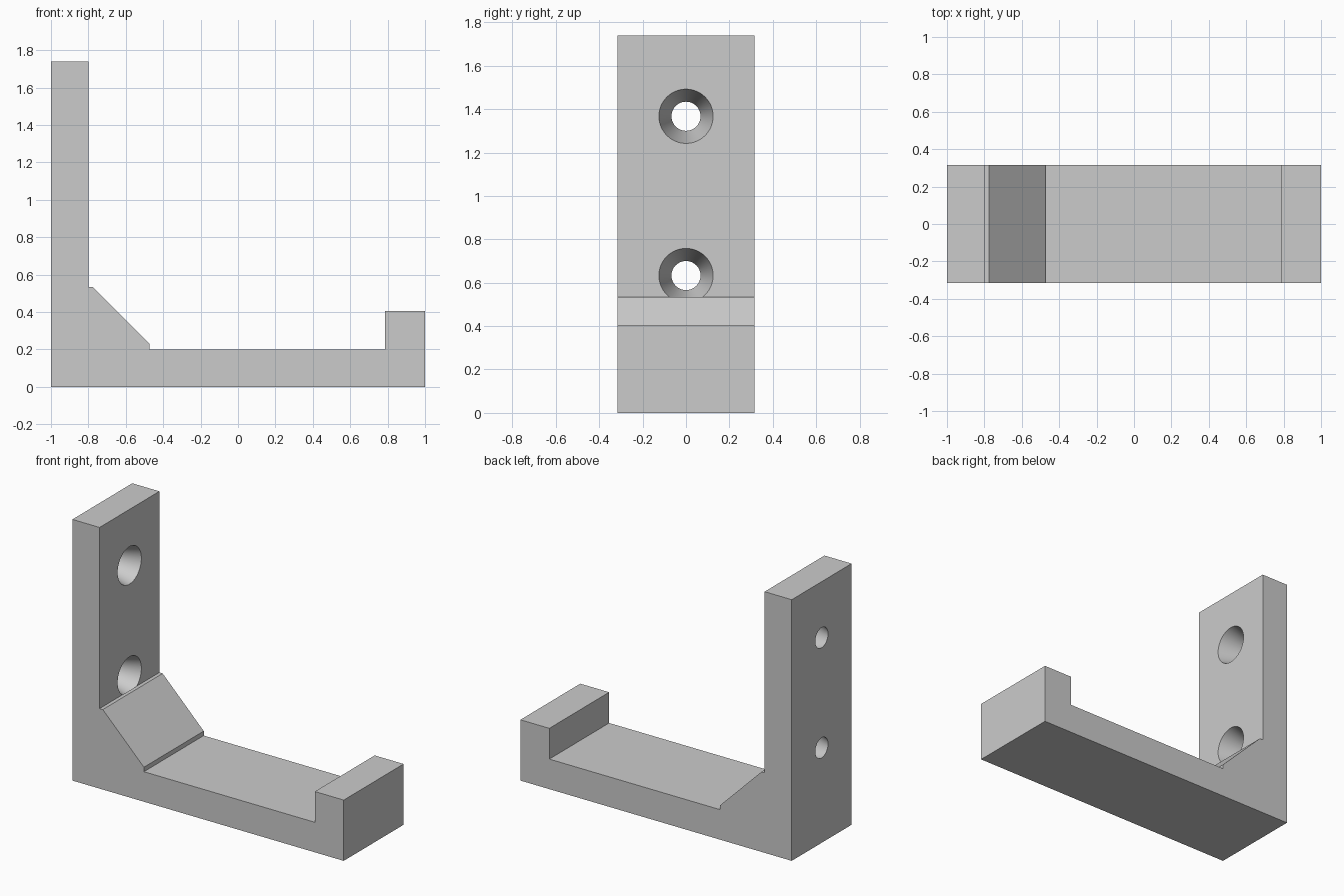
import bpy
import bmesh
from math import radians
from mathutils import Matrix, Vector

cube = bpy.data.objects.get("Cube")
if cube:
    bpy.data.objects.remove(cube, do_unlink=True)

HALF_WIDTH = 0.315
POST_FACE = -0.8

grey = bpy.data.materials.new("light grey")
grey.use_nodes = True
grey.diffuse_color = (0.6, 0.6, 0.6, 1)
grey.node_tree.nodes["Principled BSDF"].inputs["Base Color"].default_value = grey.diffuse_color


def finish(name, bm):
    bmesh.ops.recalc_face_normals(bm, faces=bm.faces)
    mesh = bpy.data.meshes.new(name)
    bm.to_mesh(mesh)
    bm.free()
    mesh.materials.append(grey)
    obj = bpy.data.objects.new(name, mesh)
    bpy.context.collection.objects.link(obj)
    return obj


def extrude_profile(name, points):
    """Extrude an x-z outline across the full width."""
    bm = bmesh.new()
    face = bm.faces.new([bm.verts.new((x, -HALF_WIDTH, z)) for x, z in points])
    moved = bmesh.ops.extrude_face_region(bm, geom=[face])["geom"]
    verts = [v for v in moved if isinstance(v, bmesh.types.BMVert)]
    bmesh.ops.translate(bm, verts=verts, vec=Vector((0, 2 * HALF_WIDTH, 0)))
    return finish(name, bm)


def screw_cutter(name, z):
    """Tapered hole: narrow at the wall side, wide at the post face."""
    slope, over = 0.058 / 0.2, 0.02
    bm = bmesh.new()
    bmesh.ops.create_cone(
        bm, cap_ends=True, segments=64,
        radius1=0.067 - slope * over, radius2=0.125 + slope * over,
        depth=0.2 + 2 * over,
        matrix=Matrix.Translation((-0.9, 0, z)) @ Matrix.Rotation(radians(90), 4, "Y"))
    return finish(name, bm)


def apply_boolean(target, other, operation):
    mod = target.modifiers.new(operation.title(), "BOOLEAN")
    mod.operation = operation
    mod.solver = "EXACT"
    mod.object = other
    bpy.context.view_layer.objects.active = target
    bpy.ops.object.modifier_apply(modifier=mod.name)
    bpy.data.objects.remove(other, do_unlink=True)


# Wall post, shelf arm and raised end lip
bracket = extrude_profile("hook_bracket", [
    (-1, 0), (1, 0), (1, 0.405), (0.787, 0.405), (0.787, 0.2),
    (POST_FACE, 0.2), (POST_FACE, 1.74), (-1, 1.74)])

# Countersunk screw holes through the post
for height in (0.633, 1.367):
    apply_boolean(bracket, screw_cutter("screw_cutter", height), "DIFFERENCE")

# Sloped corner brace, joined after drilling so it stays whole
brace = extrude_profile("corner_brace", [
    (POST_FACE, 0.2), (-0.473, 0.2), (-0.473, 0.23),
    (-0.776, 0.533), (POST_FACE, 0.533)])
apply_boolean(bracket, brace, "UNION")

# Smooth hole walls, sharp outer edges
bpy.ops.object.select_all(action="DESELECT")
bracket.select_set(True)
bpy.context.view_layer.objects.active = bracket
bpy.ops.object.shade_smooth_by_angle(angle=radians(30))
